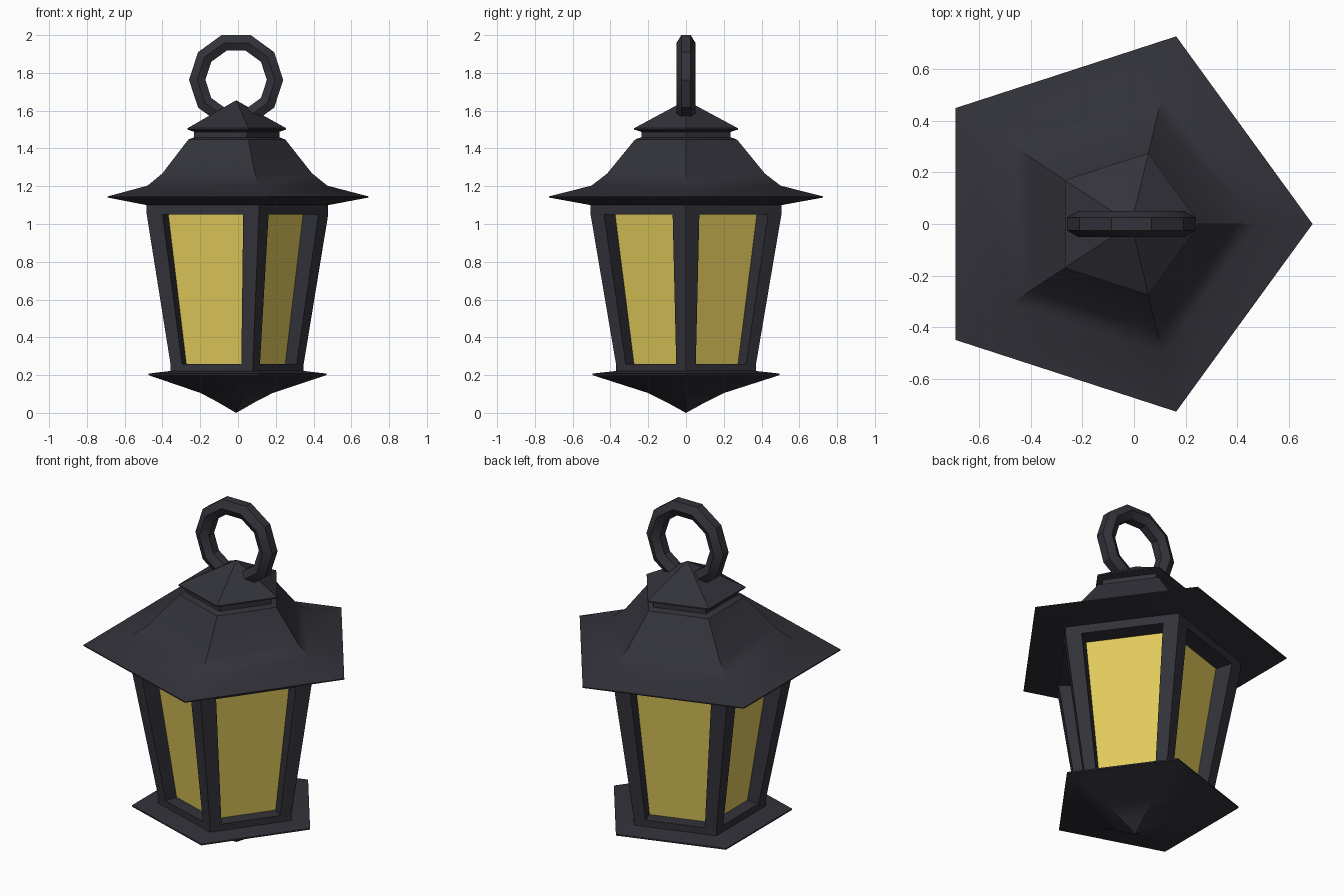
import bpy, bmesh, math
from mathutils import Vector

if "Cube" in bpy.data.objects:
    bpy.data.objects.remove(bpy.data.objects["Cube"])

CX = -0.01      # axis of the lantern
SIDES = 5


def material(name, rgb):
    m = bpy.data.materials.new(name)
    m.diffuse_color = (*rgb, 1)
    m.use_nodes = True
    m.node_tree.nodes["Principled BSDF"].inputs["Base Color"].default_value = m.diffuse_color
    return m


iron = material("dark_iron", (0.032, 0.032, 0.042))
glass = material("amber_glass", (0.75, 0.59, 0.105))


def corner(i, r, z):
    """Corner i of the pentagon of radius r at height z."""
    a = math.tau * i / SIDES
    return Vector((CX + r * (math.cos(a) - 0.082), r * math.sin(a), z))


def finish(name, bm, mats):
    bmesh.ops.remove_doubles(bm, verts=bm.verts, dist=0.0005)
    bmesh.ops.recalc_face_normals(bm, faces=bm.faces)
    me = bpy.data.meshes.new(name)
    bm.to_mesh(me)
    bm.free()
    for m in mats:
        me.materials.append(m)
    ob = bpy.data.objects.new(name, me)
    bpy.context.collection.objects.link(ob)
    bpy.ops.object.select_all(action='DESELECT')
    ob.select_set(True)
    bpy.context.view_layer.objects.active = ob
    bpy.ops.object.shade_smooth_by_angle(angle=math.radians(30))
    return ob


def lathe(name, profile):
    """Five-sided solid through (radius, height) pairs; radius 0 is a point."""
    bm = bmesh.new()
    rings = []
    for r, z in profile:
        if r == 0:
            rings.append([bm.verts.new(corner(0, 0, z))] * SIDES)
        else:
            rings.append([bm.verts.new(corner(i, r, z)) for i in range(SIDES)])
    for a, b in zip(rings, rings[1:]):
        for i in range(SIDES):
            j = (i + 1) % SIDES
            bm.faces.new(list(dict.fromkeys((a[i], a[j], b[j], b[i]))))
    for ring in (rings[0], rings[-1]):
        if ring[0] is not ring[1]:
            bm.faces.new(ring)
    return finish(name, bm, [iron])


# Pointed base, flared roof and stepped cap
lathe("base", [(0, 0), (0.115, 0.06), (0.21, 0.105), (0.521, 0.2),
               (0.521, 0.208), (0.39, 0.222)])
lathe("roof", [(0.531, 1.1), (0.763, 1.14), (0.763, 1.146), (0.526, 1.203),
               (0.438, 1.268), (0.284, 1.447), (0.25, 1.459)])
lathe("cap", [(0.249, 1.455), (0.249, 1.488), (0.289, 1.5),
              (0.289, 1.507), (0, 1.655)])

# Lantern body: straight rails, tapered posts and recessed glass panels
R_LOW, R_TOP = 0.39, 0.531
Z_LOW, Z_TOP = 0.26, 1.05
POST, DEPTH = 0.14, 0.19
bm = bmesh.new()


def face(points, index=0):
    f = bm.faces.new([bm.verts.new(p) for p in points])
    f.material_index = index


for i in range(SIDES):
    a = math.tau * (i + 0.5) / SIDES
    inward = Vector((-math.cos(a), -math.sin(a), 0))

    def level(r, z):
        p, q = corner(i, r, z), corner(i + 1, r, z)
        u, v = p.lerp(q, POST), p.lerp(q, 1 - POST)
        return p, q, u, v, u + inward * DEPTH * r, v + inward * DEPTH * r

    p0, q0, u0, v0, gu0, gv0 = level(R_LOW, Z_LOW)
    p1, q1, u1, v1, gu1, gv1 = level(R_TOP, Z_TOP)
    face([corner(i, R_LOW, 0.215), corner(i + 1, R_LOW, 0.215), q0, v0, u0, p0])
    face([p1, u1, v1, q1, corner(i + 1, R_TOP, 1.105), corner(i, R_TOP, 1.105)])
    face([p0, u0, u1, p1])
    face([v0, q0, q1, v1])
    loop, inner = [u0, v0, v1, u1], [gu0, gv0, gv1, gu1]
    for k in range(4):
        n = (k + 1) % 4
        face([loop[k], loop[n], inner[n], inner[k]])
    face(inner, 1)
face([corner(i, R_LOW, 0.215) for i in range(SIDES)])
face([corner(i, R_TOP, 1.105) for i in range(SIDES)])
finish("lantern_body", bm, [iron, glass])

# Hanging ring: ten segments with a six-sided section
bm = bmesh.new()
N, M, MAJOR, MINOR = 10, 6, 0.206, 0.05
grid = []
for i in range(N):
    a = math.tau * i / N
    row = []
    for k in range(M):
        b = math.tau * (k + 0.5) / M
        r = MAJOR + MINOR * math.cos(b)
        row.append(bm.verts.new((CX + r * math.cos(a), MINOR * math.sin(b),
                                 1.763 + r * math.sin(a))))
    grid.append(row)
for i in range(N):
    for k in range(M):
        i2, k2 = (i + 1) % N, (k + 1) % M
        bm.faces.new((grid[i][k], grid[i2][k], grid[i2][k2], grid[i][k2]))
finish("hanging_ring", bm, [iron])
